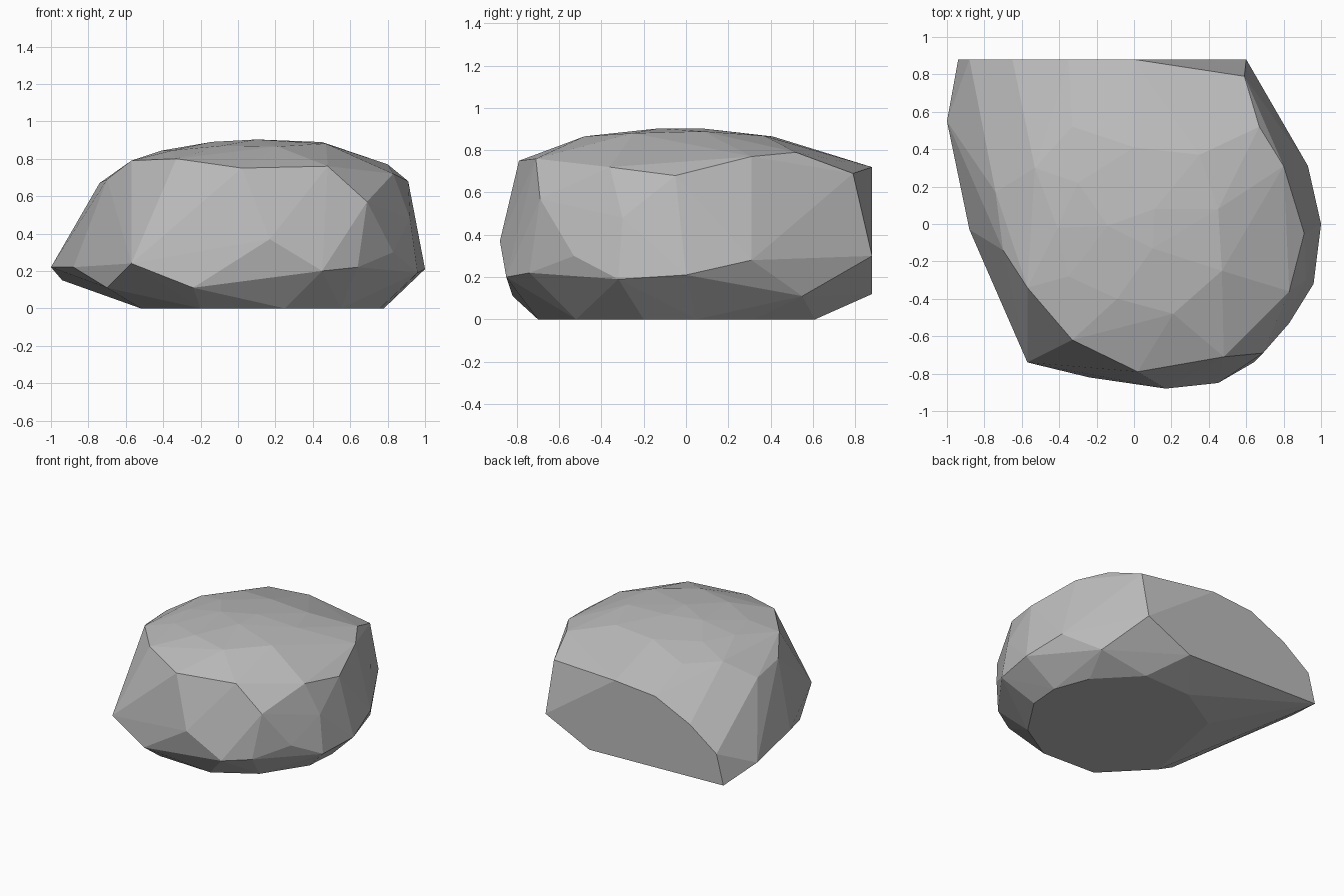
import bpy
import bmesh

# Remove the default object
default = bpy.data.objects.get("Cube")
if default:
    bpy.data.objects.remove(default, do_unlink=True)


def make_material(name, colour):
    material = bpy.data.materials.new(name)
    material.use_nodes = True
    material.diffuse_color = colour
    shader = material.node_tree.nodes["Principled BSDF"]
    shader.inputs["Base Color"].default_value = colour
    shader.inputs["Roughness"].default_value = 0.9
    return material


def dome_height(x, y):
    """Height of the gently rounded crown, falling away from its peak."""
    east = x - .12
    north = y + .03
    slope = .125 if east > 0 else .22
    return .905 - slope * east * east - .19 * north * north


# Flat underside, resting on the ground
base_outline = [(.76, -.2), (.55, -.52), (.25, -.7), (-.2, -.68), (-.52, -.35),
                (-.37, .38), (0, .6), (.4, .61), (.68, .32), (.78, .05)]

# Widest belt around the boulder
girdle = [(-1, .55, .22), (-.88, -.03, .22), (-.7, -.41, .11), (-.57, -.74, .24),
          (-.24, -.82, .11), (.17, -.88, .37), (.45, -.85, .2), (.64, -.74, .22),
          (.83, -.53, .3), (.96, -.32, .19), (1, 0, .21), (.93, .31, .28),
          (.76, .55, .11), (.69, -.69, .57), (.92, -.3, .48)]

# Upper rim where the sides break into the crown
shoulder = [(.59, .79, .69), (.67, .52, .79), (.8, .31, .77), (.91, -.05, .68),
            (.83, -.36, .72), (.48, -.71, .76), (.02, -.79, .75),
            (-.33, -.62, .8), (-.57, -.34, .79), (-.7, -.14, .69),
            (-.74, .17, .67)]

# Sheared back, drawn as x and z on one vertical plane
back_plane = .88
back_outline = [(.6, .3), (0, .72), (-.35, .69), (-.65, .55),
                (-.88, .38), (-.94, .15), (.22, .12)]

# Crown points, lifted onto the dome
crown = [(.21, -.48), (-.09, -.4), (.47, -.25), (.1, -.13), (-.14, -.01),
         (.11, .08), (.45, .08), (-.3, .22), (.35, .37), (0, .41),
         (-.35, -.28), (-.41, -.02), (-.53, .3), (-.33, .52)]

# Join the outlines into one faceted shell
points = [(x, y, 0) for x, y in base_outline]
points += girdle + shoulder
points += [(x, back_plane, z) for x, z in back_outline]
points += [(x, y, dome_height(x, y)) for x, y in crown]

bm = bmesh.new()
for point in points:
    bm.verts.new(point)
hull = bmesh.ops.convex_hull(bm, input=bm.verts)

# Discard points that fell inside the shell
loose = [vert for vert in bm.verts if not vert.link_faces]
bmesh.ops.delete(bm, geom=loose, context="VERTS")

# Merge the flat underside and the flat back into single faces
bmesh.ops.dissolve_limit(bm, angle_limit=.01, verts=bm.verts, edges=bm.edges)
bmesh.ops.recalc_face_normals(bm, faces=bm.faces)

mesh = bpy.data.meshes.new("boulder")
bm.to_mesh(mesh)
bm.free()

# Plain stone with flat facets
mesh.materials.append(make_material("stone grey", (.5, .5, .5, 1)))
for polygon in mesh.polygons:
    polygon.use_smooth = False

boulder = bpy.data.objects.new("boulder", mesh)
bpy.context.scene.collection.objects.link(boulder)
